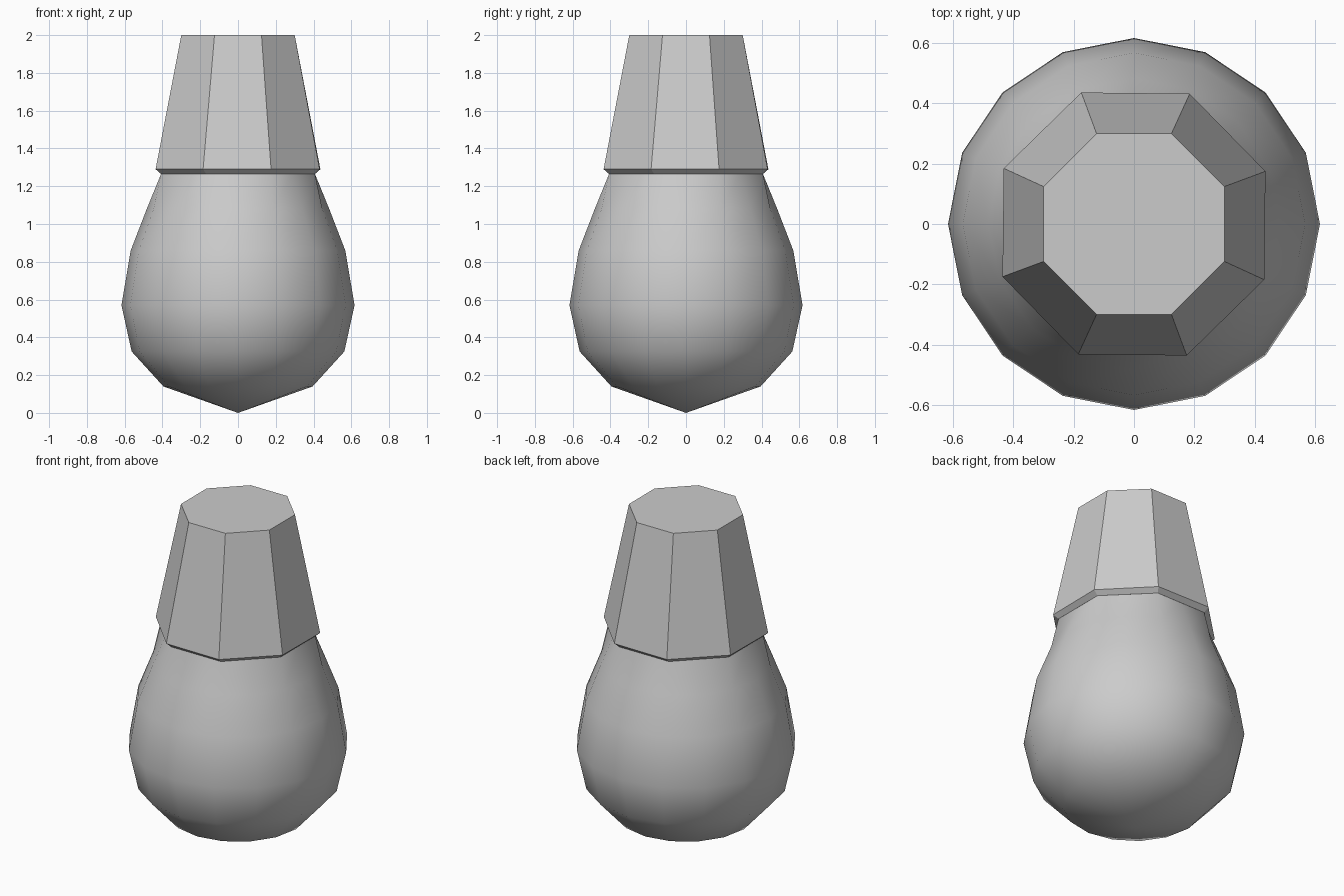
import bpy, bmesh
from math import cos, sin, radians, tau

if "Cube" in bpy.data.objects:
    bpy.data.objects.remove(bpy.data.objects["Cube"])


def ring(bm, z, count, radius, start=0.0):
    """radius: list of values cycled around the ring."""
    verts = []
    for i in range(count):
        a = radians(start) + tau * i / count
        r = radius[i % len(radius)]
        verts.append(bm.verts.new((r * cos(a), r * sin(a), z)))
    return verts


def bridge(bm, lower, upper):
    n = len(lower)
    for i in range(n):
        j = (i + 1) % n
        bm.faces.new((lower[i], lower[j], upper[j], upper[i]))


def finish(bm, name, smooth):
    bmesh.ops.recalc_face_normals(bm, faces=bm.faces)
    for f in bm.faces:
        f.smooth = smooth
    mesh = bpy.data.meshes.new(name)
    bm.to_mesh(mesh)
    bm.free()
    obj = bpy.data.objects.new(name, mesh)
    bpy.context.collection.objects.link(obj)
    return obj


# Pear-shaped glass bulb: 16 sides, narrowing to an octagonal neck
bm = bmesh.new()
profile = [(0.14, [0.395]), (0.325, [0.563]), (0.57, [0.617]),
           (0.86, [0.568]), (1.08, [0.483]), (1.265, [0.407, 0.441])]
rings = [ring(bm, z, 16, r) for z, r in profile]
for lower, upper in zip(rings, rings[1:]):
    bridge(bm, lower, upper)
tip = bm.verts.new((0, 0, 0))
for i in range(16):
    bm.faces.new((tip, rings[0][(i + 1) % 16], rings[0][i]))
finish(bm, "glass_bulb", True)

# Tapered octagonal cap with a small chamfered lip, flat shaded
bm = bmesh.new()
cap = [ring(bm, 1.265, 8, [0.441], 22.5),
       ring(bm, 1.29, 8, [0.47], 21.85),
       ring(bm, 2.0, 8, [0.325], 22.5)]
for lower, upper in zip(cap, cap[1:]):
    bridge(bm, lower, upper)
bm.faces.new(cap[-1])
bm.faces.new(cap[0][::-1])
finish(bm, "socket_cap", False)
